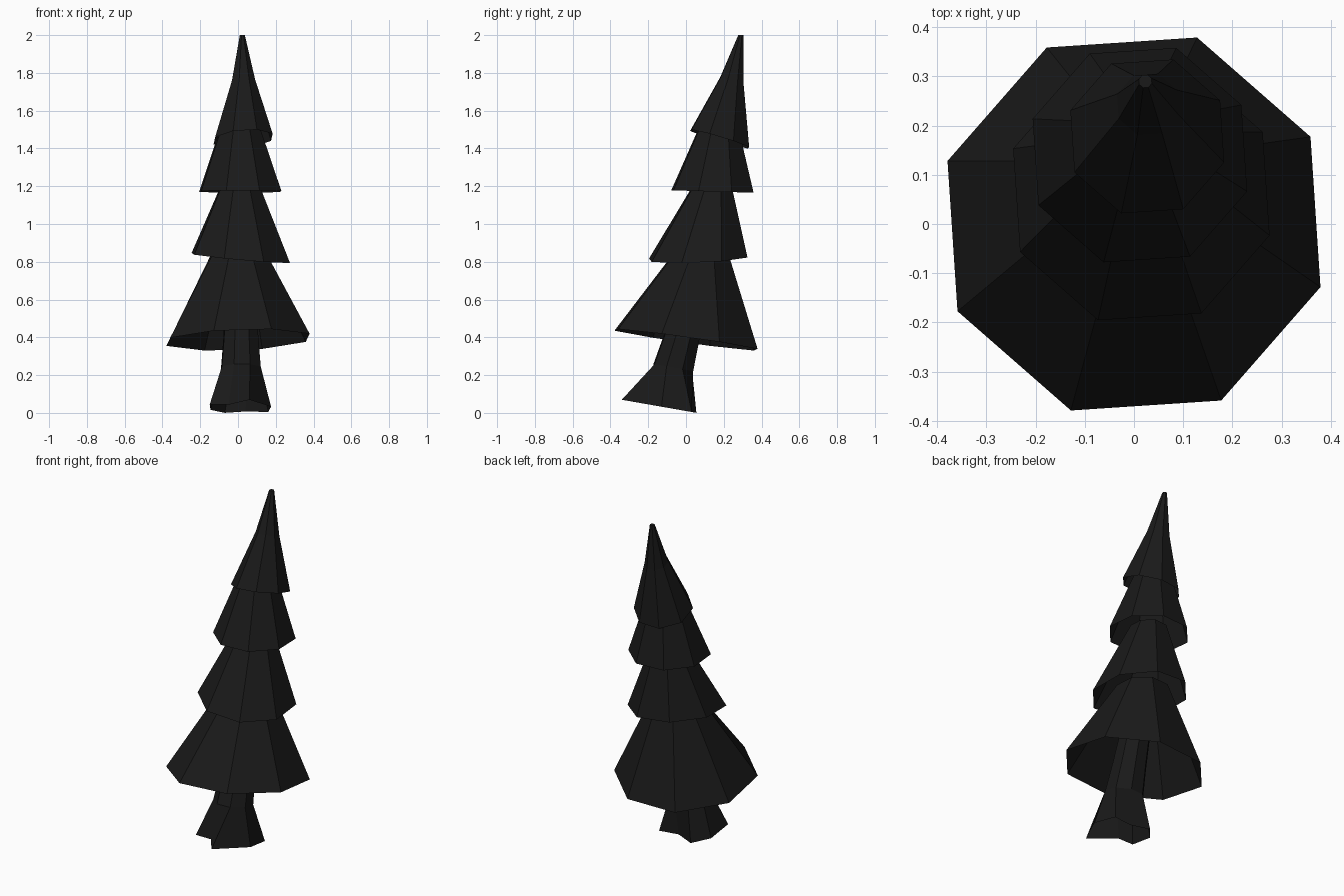
import bpy, bmesh
from math import sin, cos, radians

if "Cube" in bpy.data.objects:
    bpy.data.objects.remove(bpy.data.objects["Cube"])

SIDES, PHASE = 8, -18.7

mat = bpy.data.materials.new("dark_needles")
mat.diffuse_color = (0.01, 0.01, 0.01, 1)
mat.use_nodes = True
mat.node_tree.nodes["Principled BSDF"].inputs["Base Color"].default_value = mat.diffuse_color


def ring(cx, cy, cz, r, ax=0.0, by=0.0):
    """Octagon around (cx, cy, cz), tilted by slopes ax along x and by along y."""
    pts = []
    for i in range(SIDES):
        a = radians(PHASE + 360 * i / SIDES)
        dx, dy = r * cos(a), r * sin(a)
        pts.append((cx + dx, cy + dy, cz + ax * dx + by * dy))
    return pts


def shell(name, rings, cap=False):
    """Open, flat-shaded skin through rings listed from bottom to top."""
    bm = bmesh.new()
    loops = [[bm.verts.new(p) for p in r] for r in rings]
    for lo, hi in zip(loops, loops[1:]):
        for i in range(SIDES):
            j = (i + 1) % SIDES
            bm.faces.new((lo[i], lo[j], hi[j], hi[i]))
    if cap:
        bm.faces.new(loops[-1])
    me = bpy.data.meshes.new(name)
    bm.to_mesh(me)
    bm.free()
    me.materials.append(mat)
    ob = bpy.data.objects.new(name, me)
    bpy.context.collection.objects.link(ob)


# Trunk: irregular root outline on a sloping base, then a leaning stem
roots = [(.175, -.13), (.16, .03), (.04, .013), (-.07, .055),
         (-.145, -.034), (-.15, -.19), (-.05, -.19), (.06, -.34)]
base = [(x, y, 0.01 - 0.175 * y) for x, y in roots]
shell("trunk", [base,
                ring(.015, -.067, .24, .111, 0, -.18),
                ring(.015, -.02, .41, .097, 0, -.18),
                ring(.01, .08, .8, .075)])

# Branch tiers: open skirts, each leaning further back
shell("branch_tier_bottom", [ring(0, 0, .387, .40, .038, -.14),
                             ring(.005, .08, .85, .15)])
shell("branch_tier_lower", [ring(.015, .065, .82, .275, -.09, .04),
                            ring(.012, .14, 1.21, .105)])
shell("branch_tier_upper", [ring(.012, .14, 1.172, .23, 0, -.03),
                            ring(.012, .175, 1.53, .103)])
shell("branch_tier_top", [ring(.027, .178, 1.45, .165, .08, -.3),
                          ring(.028, .243, 1.755, .066, .05, -.35),
                          ring(.023, .29, 2.0, .014)], cap=True)
